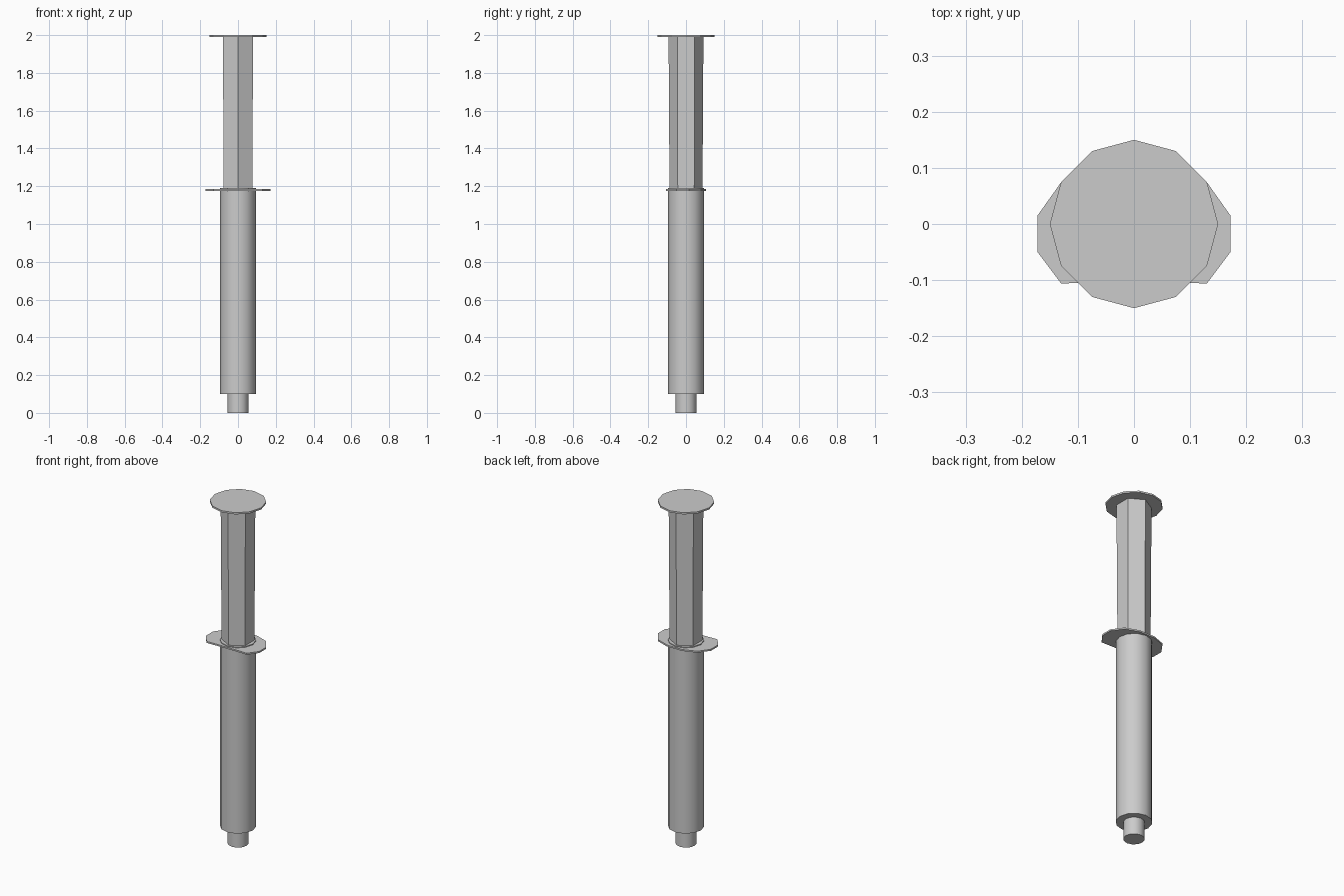
import bpy, bmesh, math

if "Cube" in bpy.data.objects:
    bpy.data.objects.remove(bpy.data.objects["Cube"])


def prism(name, outline, z0, z1, top_scale=1.0):
    """Extrude an xy outline from z0 to z1, optionally tapering it."""
    bm = bmesh.new()
    low = [bm.verts.new((x, y, z0)) for x, y in outline]
    high = [bm.verts.new((x * top_scale, y * top_scale, z1)) for x, y in outline]
    bm.faces.new(low)
    bm.faces.new(high)
    n = len(outline)
    for i in range(n):
        j = (i + 1) % n
        bm.faces.new((low[i], low[j], high[j], high[i]))
    bmesh.ops.recalc_face_normals(bm, faces=bm.faces)
    mesh = bpy.data.meshes.new(name)
    bm.to_mesh(mesh)
    bm.free()
    obj = bpy.data.objects.new(name, mesh)
    bpy.context.collection.objects.link(obj)
    return obj


def ring(sides, radius):
    """Regular polygon with one corner on +y."""
    return [(radius * math.sin(2 * math.pi * i / sides),
             radius * math.cos(2 * math.pi * i / sides)) for i in range(sides)]


def smooth(obj, degrees=40):
    bpy.ops.object.select_all(action='DESELECT')
    obj.select_set(True)
    bpy.context.view_layer.objects.active = obj
    bpy.ops.object.shade_smooth_by_angle(angle=math.radians(degrees))


# Nozzle and barrel
smooth(prism("nozzle", ring(12, 0.056), 0.0, 0.10))
smooth(prism("barrel", ring(12, 0.096), 0.10, 1.19))

# Finger flange: right half outline mirrored to the left
half = [(0.05, 0.105), (0.128, 0.077), (0.172, 0.015),
        (0.172, -0.05), (0.13, -0.106), (0.06, -0.104)]
flange = half + [(-x, y) for x, y in reversed(half)]
prism("finger_flange", flange, 1.176, 1.185)

# Hexagonal plunger rod, slightly wider at the top
prism("plunger_rod", ring(6, 0.087), 1.15, 1.99, 1.06)

# Thumb rest
prism("thumb_rest", ring(12, 0.15), 1.99, 2.0)
